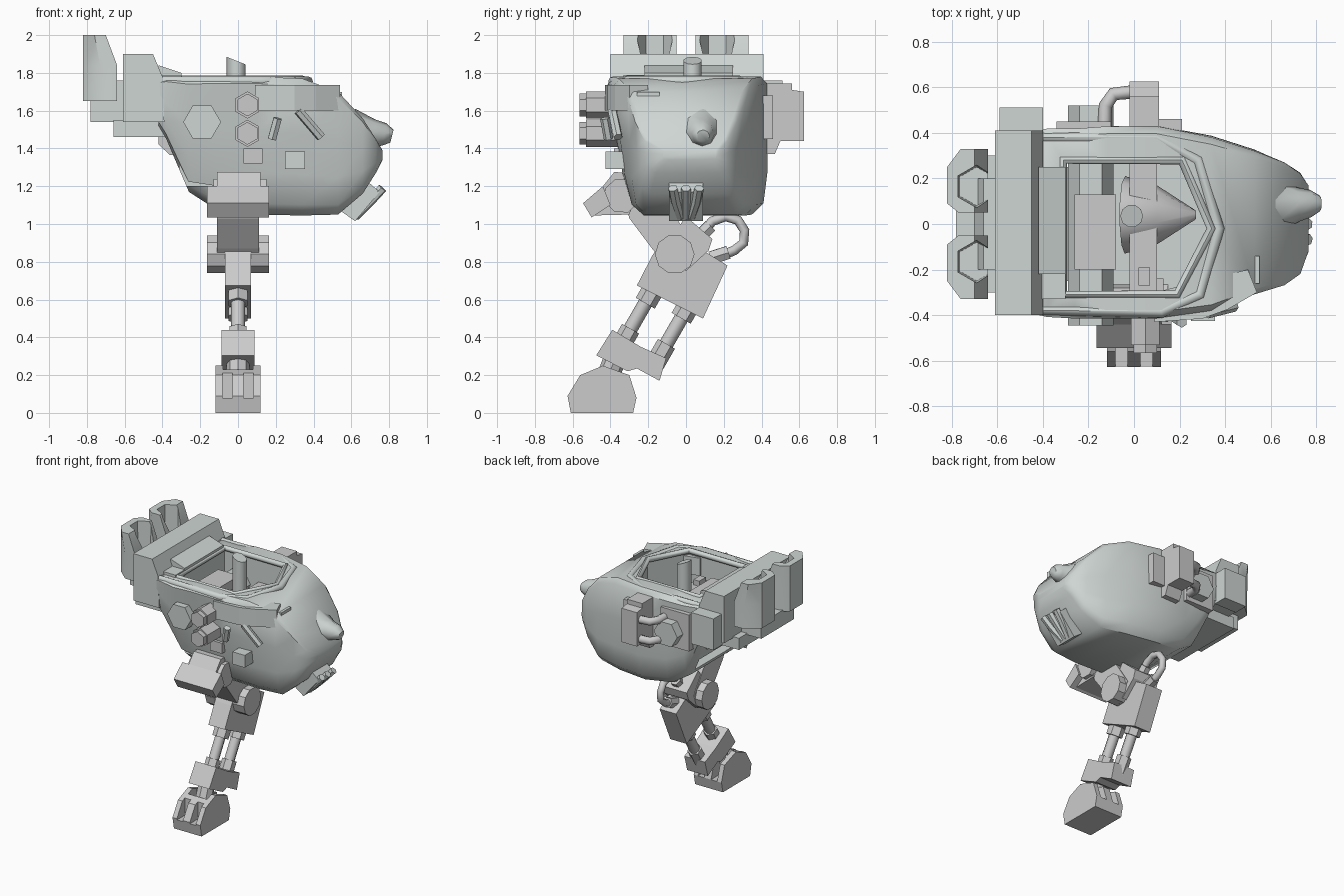
import bpy, bmesh, math
from mathutils import Vector

if "Cube" in bpy.data.objects:
    bpy.data.objects.remove(bpy.data.objects["Cube"])

armour = bpy.data.materials.new("pale_armour")
armour.diffuse_color = (0.62, 0.67, 0.65, 1)
armour.use_nodes = True
armour.node_tree.nodes["Principled BSDF"].inputs["Base Color"].default_value = armour.diffuse_color


def finish(name, bm, mat=None, smooth=0):
    bmesh.ops.recalc_face_normals(bm, faces=bm.faces[:])
    me = bpy.data.meshes.new(name)
    bm.to_mesh(me)
    bm.free()
    ob = bpy.data.objects.new(name, me)
    bpy.context.collection.objects.link(ob)
    if mat:
        me.materials.append(mat)
    if smooth:
        shade(ob, smooth)
    return ob


def shade(ob, angle):
    bpy.ops.object.select_all(action='DESELECT')
    ob.select_set(True)
    bpy.context.view_layer.objects.active = ob
    bpy.ops.object.shade_smooth_by_angle(angle=math.radians(angle))


def loft(name, rings, mat=None, smooth=0, closed=True):
    bm = bmesh.new()
    vs = [[bm.verts.new(p) for p in r] for r in rings]
    n = len(rings[0])
    for a, b in zip(vs, vs[1:]):
        for i in range(n):
            bm.faces.new((a[i], a[(i + 1) % n], b[(i + 1) % n], b[i]))
    if closed:
        bm.faces.new(vs[0])
        bm.faces.new(vs[-1])
    return finish(name, bm, mat, smooth)


def prism(name, axis, pts, a, b, mat=None, scale=1.0):
    # extrude a 2D outline along one axis; scale tapers the far end
    cx = sum(p[0] for p in pts) / len(pts)
    cy = sum(p[1] for p in pts) / len(pts)
    put = {'x': lambda u, v, w: (w, u, v), 'y': lambda u, v, w: (u, w, v), 'z': lambda u, v, w: (u, v, w)}[axis]
    far = [(cx + (u - cx) * scale, cy + (v - cy) * scale) for u, v in pts]
    return loft(name, [[put(u, v, a) for u, v in pts], [put(u, v, b) for u, v in far]], mat)


def box(name, x0, x1, y0, y1, z0, z1, mat=None):
    return prism(name, 'z', [(x0, y0), (x1, y0), (x1, y1), (x0, y1)], z0, z1, mat)


def tube(name, pts, r, n=8, mat=None, loop=False, smooth=0, radii=None):
    # sweep a polygon along a path, mitred at each bend
    pts = [Vector(p) for p in pts]
    m = len(pts)
    up = Vector((0.03, 0.05, 1)) if loop or abs((pts[-1] - pts[0]).normalized().z) < .8 else Vector((1, 0, 0))
    rings = []
    for i, p in enumerate(pts):
        prev = pts[i - 1] if i or loop else p
        nxt = pts[(i + 1) % m] if i < m - 1 or loop else p
        t = ((p - prev).normalized() + (nxt - p).normalized()).normalized()
        if not loop and m > 4:
            up = Vector((1, 0, 0))
        u = t.cross(up).normalized()
        v = u.cross(t)
        rr = radii[i] if radii else r
        rings.append([p + rr * (u * math.cos(2 * math.pi * k / n) + v * math.sin(2 * math.pi * k / n)) for k in range(n)])
    if loop:
        rings.append(rings[0])
    ob = loft(name, rings, mat, 0, not loop)
    if smooth:
        shade(ob, smooth)
    return ob


def cut(ob, cutters):
    for c in cutters:
        c.hide_render = True
        md = ob.modifiers.new("cut", 'BOOLEAN')
        md.object, md.operation, md.solver = c, 'DIFFERENCE', 'EXACT'
    me = bpy.data.meshes.new_from_object(ob.evaluated_get(bpy.context.evaluated_depsgraph_get()))
    ob.modifiers.clear()
    ob.data = me
    for c in cutters:
        bpy.data.objects.remove(c)


# hull: x, top z, bottom z, y range at top, y range at bottom
sections = [(-.42, 1.76, 1.52, -.40, .41, -.38, .40), (-.38, 1.77, 1.45, -.41, .42, -.37, .40),
            (-.26, 1.77, 1.17, -.42, .42, -.31, .38), (-.12, 1.78, 1.08, -.42, .43, -.29, .40),
            (.10, 1.78, 1.05, -.42, .43, -.29, .42), (.34, 1.77, 1.045, -.385, .38, -.29, .38),
            (.53, 1.70, 1.05, -.31, .32, -.27, .32), (.66, 1.56, 1.16, -.27, .27, -.24, .26),
            (.73, 1.45, 1.27, -.22, .22, -.20, .22), (.765, 1.39, 1.34, -.12, .17, -.12, .16)]
half = [(.92, 1), (1, .95), (1.015, .6), (1.02, .3), (.97, .08), (.8, 0)]
outline = half + [(-s, t) for s, t in reversed(half)]
rings = []
for x, zt, zb, ta, tb, ba, bb in sections:
    ring = []
    for s, t in outline:
        lo, hi = ba + (ta - ba) * t, bb + (tb - bb) * t
        ring.append((x, (lo + hi) / 2 + s * (hi - lo) / 2, zb + (zt - zb) * t))
    rings.append(ring)
hull = loft("hull", rings, armour)
opening = [(-.31, -.31), (.19, -.31), (.34, -.02), (.21, .28), (-.31, .28)]
cut(hull, [prism("cockpit_cutter", 'z', opening, 1.2, 1.9)])
shade(hull, 42)

# cockpit rim tubes
tube("inner_rim", [(x, y, 1.765) for x, y in opening], .022, 8, armour, True, 50)
tube("outer_rim", [(x, y, 1.755) for x, y in
     [(-.42, -.38), (.12, -.385), (.29, -.31), (.37, -.02), (.28, .28), (.1, .38), (-.42, .38)]], .027, 8, armour, True, 50)
prism("rear_roll", 'y', [(-.42, 1.75), (-.42, 1.84), (-.3, 1.8), (-.3, 1.75)], -.22, .25, armour)
box("roll_end", -.43, -.30, -.33, -.22, 1.72, 1.79, armour)

# cockpit contents and through shafts
hexagon = lambda cx, cz, r, n=6, a=0: [(cx + r * math.cos(a + 2 * math.pi * k / n), cz + r * math.sin(a + 2 * math.pi * k / n)) for k in range(n)]
prism("main_shaft", 'y', hexagon(-.19, 1.54, .1), -.445, .52, armour)
box("shaft_housing", -.26, -.08, -.2, .13, 1.4, 1.67)
box("cross_beam", -.02, .1, -.3, .3, 1.3, 1.58)
box("control_box", .02, .07, -.27, -.19, 1.58, 1.62)
tube("seat_cone", [(-.04, .04, 1.45), (.1, .04, 1.47), (.27, .04, 1.45)], .15, 10, None, radii=[.17, .13, .02], smooth=40)
loft("periscope", [[(-.01 + r * math.cos(k * math.pi / 5), .035 + r * math.sin(k * math.pi / 5),
     z - (.4 * r * math.cos(k * math.pi / 5) if i else 0)) for k in range(10)]
     for i, (r, z) in enumerate([(.05, 1.35), (.05, 1.865)])], armour, 40)

# rear engine housing
prism("rear_housing", 'y', [(-.61, 1.54), (-.61, 1.9), (-.45, 1.9), (-.4, 1.78), (-.39, 1.54)], -.40, .41, armour)
box("rear_side_tank", -.59, -.40, .40, .51, 1.52, 1.76, armour)
box("rear_lower_tray", -.66, -.38, -.3, .3, 1.46, 1.55, armour)
prism("rear_belly_block", 'y', [(-.42, 1.52), (-.42, 1.42), (-.36, 1.365), (-.3, 1.365), (-.28, 1.52)], -.25, .25)
prism("thruster_mount", 'y', [(-.78, 1.54), (-.6, 1.54), (-.6, 1.76), (-.66, 1.76), (-.7, 1.66), (-.78, 1.66)], -.2, .2, armour)
# curved thruster shields, hollowed towards the hull
for s, side in ((1, "back"), (-1, "front")):
    prof = [(-.82, .09), (-.82, .25), (-.73, .33), (-.64, .33), (-.64, .05), (-.76, .05)]
    top = [(-.82, .09), (-.82, .25), (-.76, .33), (-.7, .33), (-.7, .05), (-.77, .05)]
    pod = loft(side + "_thruster", [[(x, s * y, z) for x, y in p] for p, z in ((prof, 1.65), (prof, 1.84), (top, 2))], armour)
    cut(pod, [prism("nozzle_cutter", 'z', hexagon(-.69, s * .165, .085, 6, math.pi / 6), 1.7, 2.05, scale=1.12)])
    shade(pod, 42)

# nose, sensor and mouth
tube("nose_sensor", [(.62, .085, 1.48), (.72, .085, 1.48), (.775, .09, 1.475), (.815, .09, 1.465)], .1, 8, armour,
     radii=[.13, .075, .06, .035], smooth=60)
prism("mouth_plate", 'y', [(.5, 1.1), (.62, 1.015), (.75, 1.17), (.68, 1.23)], -.09, .09, armour)
for i, y in enumerate((-.07, 0, .07)):
    tube("mouth_finger_%d" % i, [(.62, y * .4, 1.04), (.70, y * .8, 1.12), (.765, y, 1.19)], .026, 6, armour, smooth=40)
box("headlight", .44, .55, -.26, -.14, 1.63, 1.7, armour)

# front side fittings
prism("brow_panel", 'z', [(.09, -.3), (.09, -.43), (.3, -.415), (.41, -.375), (.54, -.3), (.5, -.2)], 1.6, 1.735, armour)
box("side_lamp", .25, .355, -.425, -.25, 1.29, 1.385, armour)
tube("brow_strut", [(.32, -.39, 1.6), (.44, -.36, 1.46)], .025, 6, armour)
tube("short_strut", [(.21, -.43, 1.56), (.18, -.41, 1.45)], .025, 6, armour)
for z, name in ((1.63, "upper"), (1.48, "lower")):
    prism(name + "_gun_sleeve", 'y', hexagon(.05, z, .072, 6, math.pi / 6), -.53, -.35)
    prism(name + "_gun_tip", 'y', hexagon(.05, z, .06, 6, math.pi / 6), -.565, -.52)

# back side power unit with hoses
prism("power_unit", 'x', [(.42, 1.37), (.47, 1.37), (.5, 1.44), (.625, 1.44), (.625, 1.7), (.56, 1.71), (.56, 1.745), (.42, 1.745)], -.02, .11)
box("power_unit_bracket", .1, .21, .38, .46, 1.45, 1.68)
for z in (1.63, 1.48):
    tube("power_hose", [(-.13, .42, z), (-.125, .52, z), (-.09, .57, z), (0, .58, z)], .03, 8, smooth=50)
box("hose_manifold", -.34, -.1, .38, .45, 1.42, 1.7)

# hip
box("hip_bracket", .03, .13, -.38, -.24, 1.32, 1.4)
prism("hip_block", 'x', [(-.545, 1.11), (-.5, 1.045), (-.3, 1.05), (-.26, 1.16), (-.28, 1.27), (-.38, 1.275), (-.44, 1.2)], -.11, .12)
prism("hip_bumper", 'x', [(-.545, 1.11), (-.5, 1.035), (-.4, 1.1), (-.44, 1.2)], -.165, .165)
prism("hip_joint", 'x', hexagon(-.34, 1.15, .095, 8, .39), -.13, .15)

# upper leg and knee
prism("thigh", 'x', [(-.3, 1.03), (-.18, .87), (-.06, .74), (.06, .86), (-.05, 1.03), (-.2, 1.2), (-.34, 1.2)], -.11, .11)
prism("knee_disc", 'x', hexagon(-.06, .84, .105, 10), -.165, .165)
prism("knee_block", 'x', [(-.26, .675), (.09, .5), (.22, .78), (.09, .86), (.0, .98), (-.1, .96), (-.18, .83)], -.07, .07)
prism("knee_fork", 'x', [(-.1, .9), (.0, .75), (.12, .86), (.14, .92), (.0, 1.04)], -.105, .105)
arc = [(.09, .96), (.14, 1.015), (.21, 1.04), (.275, 1.02), (.31, .965), (.305, .9), (.255, .86), (.18, .83)]
tube("knee_hose", [(0, y, z) for y, z in arc], .026, 8, smooth=50)
tube("hose_collar_top", [(0, .07, .93), (0, .13, .99)], .04, 6)
tube("hose_collar_bottom", [(0, .13, .82), (0, .225, .85)], .04, 6)

# shin rods, ankle and foot
for name, a, b in (("front", (-.17, .66), (-.36, .33)), ("back", (.02, .58), (-.17, .25))):
    pa, pb = Vector((0, *a)), Vector((0, *b))
    tube(name + "_shin_rod", [pa, pb], .038, 8, smooth=50)
    tube(name + "_rod_collar", [pa, pa.lerp(pb, .24)], .058, 6)
    tube(name + "_lower_collar", [pa.lerp(pb, .65), pb], .052, 6)
prism("ankle_block", 'x', [(-.39, .44), (-.24, .35), (-.105, .29), (-.14, .17), (-.26, .235), (-.31, .22), (-.475, .305)], -.088, .088)
tube("ankle_pin", [(0, -.36, .33), (0, -.44, .12)], .06, 8)
foot = prism("foot", 'x', [(-.61, 0), (-.627, .09), (-.56, .2), (-.44, .25), (-.3, .2), (-.262, .08), (-.28, 0)], -.118, .118)
cut(foot, [box("slot_cutter", x - .026, x + .026, y - .07, y + .07, .08, .4) for x in (-.055, .055) for y in (-.6, -.3)]
    + [box("socket_cutter", -.08, .08, -.49, -.39, .16, .4)])
